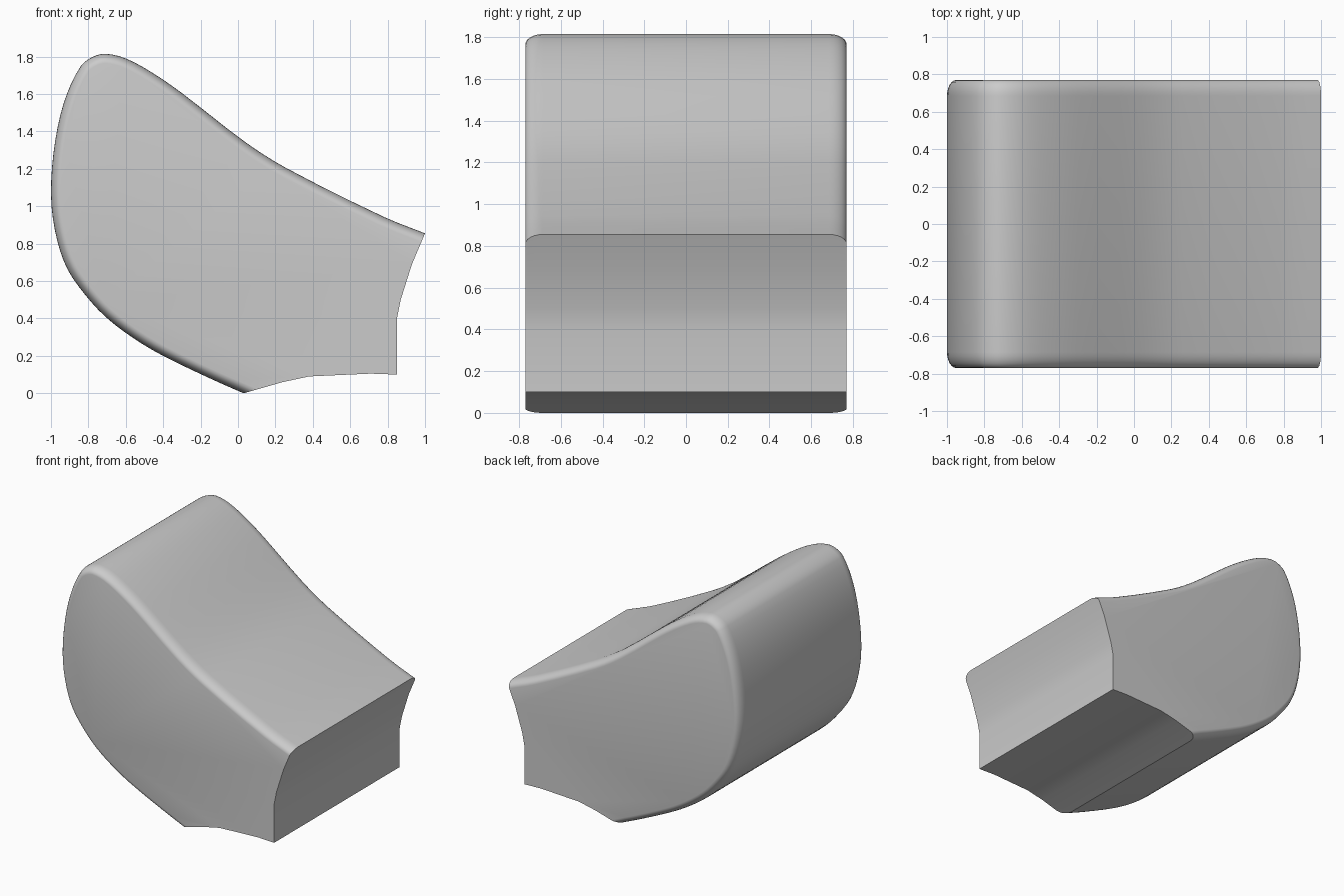
import bpy, bmesh, math
from mathutils import Vector

if "Cube" in bpy.data.objects:
    bpy.data.objects.remove(bpy.data.objects["Cube"])

# Rounded outer contour (x, z): bottom tip, round the back, over the crown, down to the front lip
outer = [(0.03, 0), (-0.14, 0.075), (-0.4, 0.2), (-0.56, 0.295), (-0.71, 0.41), (-0.82, 0.53),
         (-0.91, 0.66), (-0.965, 0.81), (-0.997, 1.0), (-0.995, 1.2), (-0.965, 1.42),
         (-0.915, 1.6), (-0.84, 1.75), (-0.78, 1.797), (-0.71, 1.815), (-0.6, 1.79),
         (-0.46, 1.715), (-0.3, 1.605), (0.04, 1.342), (0.26, 1.203), (0.78, 0.943), (1.0, 0.855)]
# Sharp-edged concave cuts: front face, then underside
front_cut = [(0.93, 0.69), (0.87, 0.5), (0.85, 0.4), (0.85, 0.1)]
under_cut = [(0.71, 0.105), (0.38, 0.09), (0.24, 0.06)]
HALF, INSET, DEPTH = 0.77, 0.05, 0.085


def smooth_path(points, steps=3):
    p = [Vector(q) for q in points]
    p = [2 * p[0] - p[1]] + p + [2 * p[-1] - p[-2]]
    result = []
    for i in range(1, len(p) - 2):
        a, b, c, d = p[i - 1:i + 3]
        m0 = (c - a) / ((c - b).length + (b - a).length) * (c - b).length
        m1 = (d - b) / ((d - c).length + (c - b).length) * (c - b).length
        for k in range(steps):
            t = k / steps
            result.append(b * (2*t**3 - 3*t**2 + 1) + m0 * (t**3 - 2*t**2 + t)
                          + c * (3*t**2 - 2*t**3) + m1 * (t**3 - t**2))
    return result + [p[-2]]


path = smooth_path(outer)
# Inward shift of each contour point; the two ends slide along the cuts
shift = []
for i in range(len(path)):
    t = (path[min(i + 1, len(path) - 1)] - path[max(i - 1, 0)]).normalized()
    n = Vector((t.y, -t.x))
    if i in (0, len(path) - 1):
        target = Vector(under_cut[-1] if i == 0 else front_cut[0])
        d = (target - path[i]).normalized()
        n = d / d.dot(n)
    shift.append(n * INSET)
cuts = [Vector(q) for q in front_cut + under_cut]

# Cross-sections stacked across the width, rounded towards both sides
half = [(HALF - DEPTH + DEPTH * math.sin(a), 1 - math.cos(a))
        for a in (math.pi / 2 * k / 6 for k in range(7))]
sections = [(-y, s) for y, s in reversed(half)] + half
bm = bmesh.new()
rings = []
for y, s in sections:
    loop = [p + d * s for p, d in zip(path, shift)] + cuts
    rings.append([bm.verts.new((p.x, y, p.y)) for p in loop])
n = len(rings[0])
for a, b in zip(rings, rings[1:]):
    for i in range(n):
        j = (i + 1) % n
        bm.faces.new((a[i], a[j], b[j], b[i]))
bm.faces.new(rings[0])
bm.faces.new(rings[-1])
bmesh.ops.recalc_face_normals(bm, faces=bm.faces[:])

mesh = bpy.data.meshes.new("curved_block")
bm.to_mesh(mesh)
bm.free()
block = bpy.data.objects.new("curved_block", mesh)
bpy.context.collection.objects.link(block)
bpy.context.view_layer.objects.active = block
block.select_set(True)
bpy.ops.object.shade_smooth_by_angle(angle=math.radians(30))
